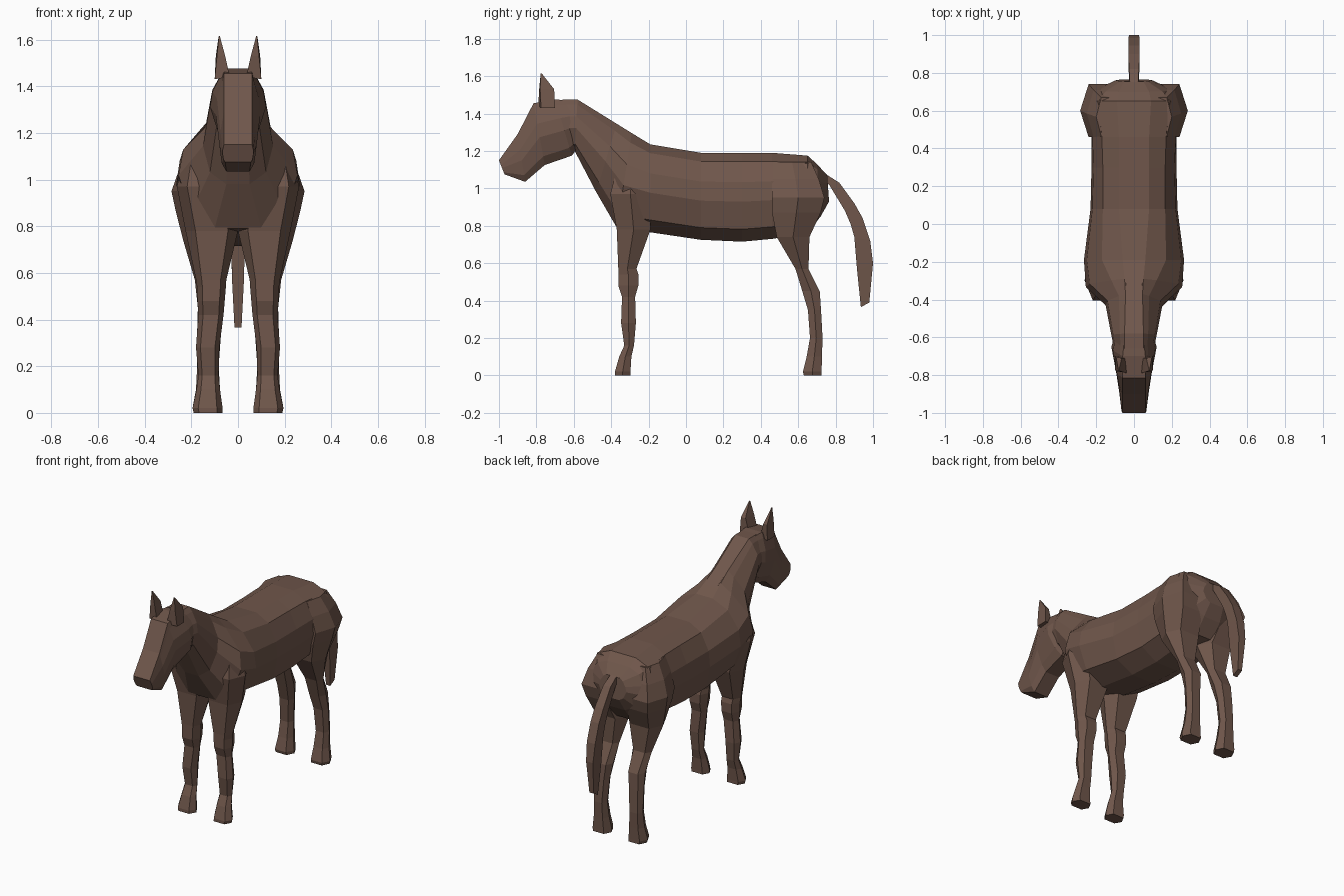
import bpy, bmesh

brown = bpy.data.materials.new("horse brown")
brown.diffuse_color = (0.160, 0.094, 0.070, 1)


def loft(name, rings, mirror=False):
    """Skin a list of equal-length vertex rings, cap both ends."""
    bm = bmesh.new()
    rows = [[bm.verts.new(p) for p in r] for r in rings]
    n = len(rows[0])
    for a, b in zip(rows, rows[1:]):
        for i in range(n):
            j = (i + 1) % n
            bm.faces.new((a[i], a[j], b[j], b[i]))
    bm.faces.new(rows[0])
    bm.faces.new(rows[-1])
    bmesh.ops.recalc_face_normals(bm, faces=bm.faces)
    me = bpy.data.meshes.new(name)
    bm.to_mesh(me)
    bm.free()
    me.materials.append(brown)
    ob = bpy.data.objects.new(name, me)
    bpy.context.collection.objects.link(ob)
    if mirror:
        ob.modifiers.new("mirror", 'MIRROR')
    return ob


FRACTIONS = (0, .1, .33, .55, .86, 1)


def section(yt, zt, yb, zb, *widths):
    """Symmetric slanted section from a top point to a bottom point."""
    side = [(w, yt + (yb - yt) * f, zt + (zb - zt) * f)
            for f, w in zip(FRACTIONS, widths)]
    return side + [(-x, y, z) for x, y, z in reversed(side)]


def leg_ring(z, y0, y1, x0, x1, k=.62):
    """Six-sided horizontal leg section."""
    cx, h, cy = (x0 + x1) / 2, (x1 - x0) / 2, (y0 + y1) / 2
    return [(cx - h * k, y0, z), (cx + h * k, y0, z), (x1, cy, z),
            (cx + h * k, y1, z), (cx - h * k, y1, z), (x0, cy, z)]


# trunk, from rump to base of neck
loft("body", [section(*r) for r in (
    (.755, 1.07, .765, .93, .05, .07, .09, .10, .08, .05),
    (.70, 1.13, .72, .85, .08, .15, .19, .20, .14, .06),
    (.65, 1.175, .65, .76, .09, .19, .22, .23, .18, .06),
    (.46, 1.19, .46, .73, .08, .17, .22, .225, .19, .08),
    (.30, 1.19, .30, .715, .08, .165, .215, .225, .19, .08),
    (.08, 1.19, .08, .725, .08, .165, .22, .23, .20, .08),
    (-.19, 1.235, -.19, .765, .06, .17, .25, .265, .21, .08),
    (-.29, 1.295, -.37, .79, .05, .12, .235, .255, .20, .10),
    (-.37, 1.345, -.48, .98, .045, .08, .14, .15, .12, .05))])

# neck and head
loft("neck", [section(*r) for r in (
    (-.20, 1.24, -.37, .80, .04, .09, .17, .18, .12, .06),
    (-.37, 1.345, -.48, .98, .045, .08, .14, .15, .12, .05),
    (-.58, 1.475, -.595, 1.20, .05, .075, .11, .12, .09, .04),
    (-.66, 1.475, -.62, 1.20, .05, .07, .10, .11, .08, .04))])
loft("head", [section(*r) for r in (
    (-.60, 1.47, -.57, 1.23, .05, .07, .10, .10, .08, .05),
    (-.70, 1.475, -.61, 1.175, .06, .075, .11, .12, .09, .05),
    (-.815, 1.455, -.755, 1.125, .06, .068, .09, .095, .075, .05),
    (-.90, 1.29, -.86, 1.035, .06, .065, .075, .08, .07, .05),
    (-1.0, 1.15, -.97, 1.075, .06, .062, .066, .066, .062, .055))])

# ears: tapering wedges
loft("ears", [
    [(.035, -.79, 1.44), (.10, -.775, 1.43), (.10, -.70, 1.43), (.04, -.71, 1.44)],
    [(.055, -.785, 1.53), (.09, -.78, 1.53), (.095, -.705, 1.53), (.065, -.71, 1.53)],
    [(.078, -.777, 1.615), (.082, -.777, 1.615), (.083, -.77, 1.613), (.079, -.77, 1.613)],
], mirror=True)

# legs: (z, front y, back y, inner x, outer x)
loft("front_legs", [leg_ring(*r) for r in (
    (1.10, -.37, -.20, .06, .23), (.97, -.405, -.19, .03, .262),
    (.78, -.37, -.19, .0, .225), (.57, -.362, -.265, .05, .18),
    (.54, -.362, -.255, .052, .176), (.48, -.362, -.255, .057, .174),
    (.42, -.342, -.272, .062, .17), (.28, -.347, -.268, .08, .18),
    (.16, -.33, -.278, .083, .17), (.10, -.357, -.292, .077, .178),
    (.02, -.38, -.297, .066, .195), (0, -.38, -.297, .066, .19))], mirror=True)
loft("hind_legs", [leg_ring(*r) for r in (
    (1.14, .465, .67, .06, .20), (1.05, .46, .71, .06, .25),
    (.95, .46, .74, .05, .285), (.87, .46, .72, .03, .268),
    (.74, .485, .66, .01, .235), (.57, .585, .655, .05, .185),
    (.45, .622, .715, .06, .172), (.35, .652, .722, .072, .175),
    (.20, .663, .73, .083, .175), (.10, .645, .727, .077, .18),
    (.02, .625, .725, .066, .195), (0, .63, .725, .066, .19))], mirror=True)

# tail: (inner y, z, outer y, z, half width)
loft("tail", [[(-w, a, b), (w, a, b), (w, c, d), (-w, c, d)] for a, b, c, d, w in (
    (.70, 1.05, .71, 1.10, .02), (.765, 1.02, .82, 1.03, .026),
    (.85, .88, .90, .92, .03), (.88, .81, .945, .84, .03),
    (.90, .74, .985, .72, .03), (.915, .56, 1.0, .60, .025),
    (.935, .365, .98, .39, .015))])
